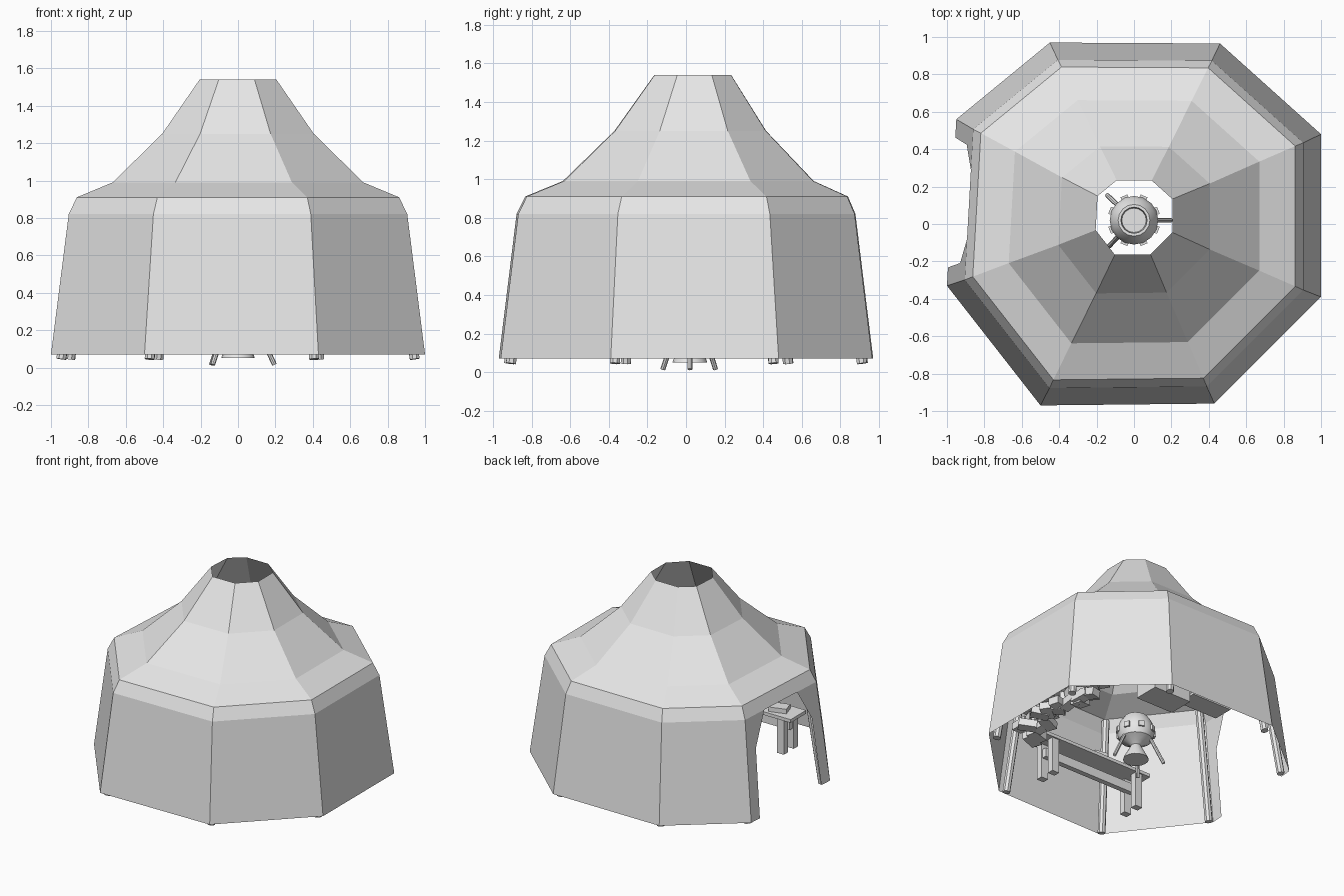
import bpy, bmesh, math, random
from mathutils import Vector, Matrix

if "Cube" in bpy.data.objects:
    bpy.data.objects.remove(bpy.data.objects["Cube"])

random.seed(4)
grey = bpy.data.materials.new("plain_grey")
grey.diffuse_color = (0.8, 0.8, 0.8, 1)
grey.use_nodes = True
grey.node_tree.nodes["Principled BSDF"].inputs["Base Color"].default_value = grey.diffuse_color


def finish(name, bm, smooth=False):
    me = bpy.data.meshes.new(name)
    bm.to_mesh(me)
    bm.free()
    me.materials.append(grey)
    ob = bpy.data.objects.new(name, me)
    bpy.context.collection.objects.link(ob)
    if smooth:
        bpy.context.view_layer.objects.active = ob
        ob.select_set(True)
        bpy.ops.object.shade_smooth_by_angle(angle=math.radians(40))
        ob.select_set(False)
    return ob


def add_box(bm, centre, size, turn=0.0, tilt=0.0):
    m = (Matrix.Translation(centre) @ Matrix.Rotation(turn, 4, 'Z')
         @ Matrix.Rotation(tilt, 4, 'Y') @ Matrix.Diagonal((*size, 1)))
    bmesh.ops.create_cube(bm, size=1, matrix=m)


def add_rod(bm, a, b, r, sides=8):
    a, b = Vector(a), Vector(b)
    d = b - a
    m = Matrix.Translation((a + b) / 2) @ d.to_track_quat('Z', 'Y').to_matrix().to_4x4()
    bmesh.ops.create_cone(bm, cap_ends=True, segments=sides, radius1=r, radius2=r,
                          depth=d.length, matrix=m)


# Tent canvas: slightly irregular octagon lofted upward, doorway on the left
outline = [(-1, -.33), (-.5, -.97), (.43, -.96), (1, -.39),
           (1, .48), (.46, .965), (-.45, .97), (-.95, .56)]
levels = [(.07, 1, 0), (.82, .905, 0), (.91, .862, .003), (.99, .67, .012),
          (1.25, .405, .022), (1.54, .205, .035)]   # height, scale, y shift


def ring_point(i, level):
    z, s, dy = level
    x, y = outline[i % 8]
    return Vector((x * s, y * s + dy, z))


bm = bmesh.new()
rings = [[bm.verts.new(ring_point(i, lv)) for i in range(8)] for lv in levels]
for k in range(5):
    for i in range(8):
        if k == 0 and i == 7:
            continue
        j = (i + 1) % 8
        bm.faces.new((rings[k][i], rings[k][j], rings[k + 1][j], rings[k + 1][i]))

# Doorway flaps, wider towards the top of the opening
low_a, low_b = rings[0][7], rings[0][0]
top_a, top_b = rings[1][7], rings[1][0]


def door_point(u, t):
    a = low_a.co.lerp(top_a.co, t)
    b = low_b.co.lerp(top_b.co, t)
    return bm.verts.new(a.lerp(b, u))


for a, b, f in ((low_a, top_a, lambda u: u), (low_b, top_b, lambda u: 1 - u)):
    foot = door_point(f(.11), 0)
    mid = door_point(f(.12), .68)
    tip = door_point(f(.27), 1)
    side = door_point(f(0), .68)
    bm.faces.new((a, foot, mid, side))
    bm.faces.new((side, mid, tip, b))
finish("tent_canvas", bm)

# Poles leaning along the inside corners
bm = bmesh.new()
for i in range(8):
    p = ring_point(i, (.045, .945, 0))
    q = ring_point(i, (.88, .825, 0))
    add_rod(bm, p, q, .028)
finish("corner_poles", bm, True)

# Brazier body: revolved dome with an open mouth on a flared foot
profile = [(0, .05), (.09, .05), (.085, .065), (.035, .16), (.06, .18), (.115, .21),
           (.13, .25), (.13, .29), (.115, .34), (.085, .385), (.07, .385), (.065, .32), (0, .32)]
bm = bmesh.new()
vs = [bm.verts.new((r, 0, z)) for r, z in profile]
es = [bm.edges.new(p) for p in zip(vs, vs[1:])]
bmesh.ops.spin(bm, geom=vs + es, cent=(0, 0, 0), axis=(0, 0, 1), angle=math.tau, steps=16)
bmesh.ops.remove_doubles(bm, verts=bm.verts, dist=.0005)
bmesh.ops.recalc_face_normals(bm, faces=bm.faces)
bmesh.ops.translate(bm, verts=bm.verts, vec=(0, .02, 0))
finish("brazier", bm, True)

# Studs round the brazier and three splayed legs
bm = bmesh.new()
for i in range(8):
    a = math.tau * (i + .5) / 8
    add_box(bm, (.13 * math.cos(a), .02 + .13 * math.sin(a), .27), (.022, .04, .04), a)
finish("brazier_studs", bm)
bm = bmesh.new()
for deg in (0, 137, 226):
    c, s = math.cos(math.radians(deg)), math.sin(math.radians(deg))
    add_rod(bm, (.1 * c, .02 + .1 * s, .22), (.195 * c, .02 + .195 * s, .015), .013)
finish("brazier_legs", bm, True)

# Long table by the front wall, with block legs and a low shelf
bm = bmesh.new()
add_box(bm, (-.08, -.58, .35), (.95, .19, .025))
add_box(bm, (-.08, -.60, .26), (.8, .04, .07))
for x in (-.46, .30):
    for y in (-.64, -.52):
        add_box(bm, (x, y, .205), (.06, .05, .27))
finish("long_table", bm)
bm = bmesh.new()
add_box(bm, (-.40, -.57, .38), (.13, .09, .035), .3)
add_box(bm, (-.15, -.57, .385), (.1, .1, .045), -.2)
finish("table_goods", bm)

# Heap of loose blocks along the right wall
bm = bmesh.new()
for layer in range(3):
    for n in range(13 - 2 * layer):
        t = (n + .5) / (13 - 2 * layer)
        x = .62 + .1 * math.sin(t * math.pi) + random.uniform(-.09, .06)
        y = -.45 + .8 * t
        add_box(bm, (x, y, .2 + .075 * layer), (.13, .08, .055),
                random.uniform(0, math.pi), random.uniform(-.25, .25))
finish("block_heap", bm)

# Lidded chest and small crate at the back
bm = bmesh.new()
add_box(bm, (.25, .62, .24), (.32, .2, .13))
add_box(bm, (.25, .62, .32), (.34, .22, .03))
finish("chest", bm)
bm = bmesh.new()
add_box(bm, (-.1, .65, .25), (.34, .16, .02))
add_box(bm, (-.12, .65, .29), (.12, .1, .06), .3)
finish("crate_shelf", bm)
